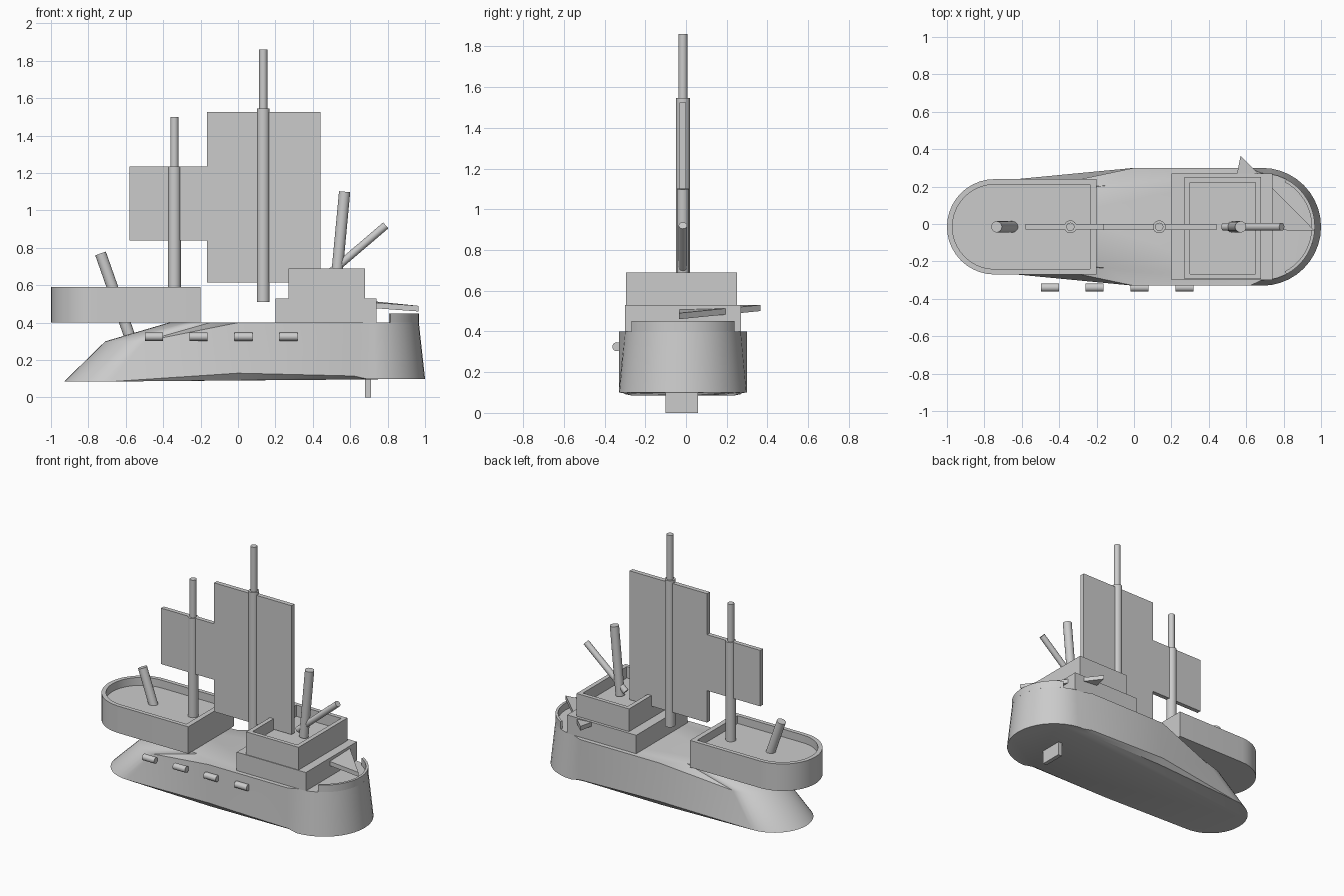
import bpy, bmesh, math
from mathutils import Vector

if "Cube" in bpy.data.objects:
    bpy.data.objects.remove(bpy.data.objects["Cube"], do_unlink=True)

MID = -0.015  # y of the ship's centreline

grey = bpy.data.materials.new("plain grey")
grey.use_nodes = True
grey.diffuse_color = (0.6, 0.6, 0.6, 1)
grey.node_tree.nodes["Principled BSDF"].inputs["Base Color"].default_value = (0.6, 0.6, 0.6, 1)


def finish(name, bm, smooth=False):
    bmesh.ops.remove_doubles(bm, verts=bm.verts, dist=0.0005)
    bmesh.ops.recalc_face_normals(bm, faces=bm.faces)
    mesh = bpy.data.meshes.new(name)
    bm.to_mesh(mesh)
    bm.free()
    mesh.materials.append(grey)
    obj = bpy.data.objects.new(name, mesh)
    bpy.context.collection.objects.link(obj)
    if smooth:
        bpy.ops.object.select_all(action="DESELECT")
        obj.select_set(True)
        bpy.context.view_layer.objects.active = obj
        bpy.ops.object.shade_smooth_by_angle(angle=math.radians(30))
    return obj


def loft(name, rings, smooth=False):
    """Skin a list of equal-length rings and cap both ends."""
    bm = bmesh.new()
    loops = [[bm.verts.new(p) for p in ring] for ring in rings]
    for a, b in zip(loops, loops[1:]):
        for i in range(len(a)):
            j = (i + 1) % len(a)
            bm.faces.new((a[i], a[j], b[j], b[i]))
    bm.faces.new(loops[0])
    bm.faces.new(loops[-1])
    return finish(name, bm, smooth)


def arc(cx, r, z, start, end, steps=20):
    angles = [math.radians(start + (end - start) * i / steps) for i in range(steps + 1)]
    return [(cx + r * math.cos(a), MID + r * math.sin(a), z) for a in angles]


def rectangle(x0, x1, y0, y1, z):
    return [(x0, y0, z), (x1, y0, z), (x1, y1, z), (x0, y1, z)]


def box(name, x0, x1, y0, y1, z0, z1):
    return loft(name, [rectangle(x0, x1, y0, y1, z) for z in (z0, z1)])


def rod(name, start, end, r, sides=24):
    start, end = Vector(start), Vector(end)
    turn = (end - start).to_track_quat("Z", "Y")
    circle = [turn @ Vector((r * math.cos(t), r * math.sin(t), 0))
              for t in (2 * math.pi * i / sides for i in range(sides))]
    return loft(name, [[p + c for p in circle] for c in (start, end)], True)


# Hull: each ring has a rounded bow, straight sides and a rounded stern
def hull_ring(bow, side, stern):
    (bx, br, bz), (half, sz), (tx, tr, tz) = bow, side, stern
    return (arc(bx, br, bz, 90, 270)
            + [(0, MID - half, sz), (0.62, MID - half, (sz + tz) / 2)]
            + arc(tx, tr, tz, -90, 90)
            + [(0.62, MID + half, (sz + tz) / 2), (0, MID + half, sz)])


foot = (-0.68, 0.25, 0.085)
loft("hull", [
    hull_ring(foot, (0.285, 0.092), (0.685, 0.308, 0.1)),
    hull_ring(foot, (0.315, 0.13), (0.685, 0.315, 0.1)),
    hull_ring((-0.5, 0.21, 0.3), (0.315, 0.4), (0.68, 0.287, 0.4)),
    hull_ring((-0.15, 0.22, 0.4), (0.315, 0.4), (0.68, 0.287, 0.4)),
], True)

# Curved lip around the stern
lip = [arc(0.68, 0.287, z, -62, 62) + arc(0.68, 0.27, z, 62, -62) for z in (0.4, 0.45)]
loft("stern_lip", lip, True)


# Bow platform: rounded tray with a sunken floor
def tray_ring(r, back, z):
    return arc(-0.745, r, z, 90, 270) + [(back, MID - r, z), (back, MID + r, z)]


loft("bow_platform", [
    tray_ring(0.255, -0.2, 0.4), tray_ring(0.255, -0.2, 0.59),
    tray_ring(0.226, -0.235, 0.59), tray_ring(0.226, -0.235, 0.535),
], True)

# Stern castle: low block carrying an open-topped box
box("stern_castle_base", 0.2, 0.74, -0.3, 0.27, 0.4, 0.53)
outer = (0.27, 0.68, -0.295, 0.25)
inner = (0.3, 0.65, -0.267, 0.222)
loft("stern_castle_top", [
    rectangle(*outer, 0.53), rectangle(*outer, 0.69),
    rectangle(*inner, 0.69), rectangle(*inner, 0.61),
])

# Masts and sails
for name, x, foot_z, joint, top in (("main", 0.135, 0.51, 1.545, 1.86),
                                    ("fore", -0.34, 0.53, 1.235, 1.5)):
    rod(name + "_mast_lower", (x, MID, foot_z), (x, MID, joint), 0.034)
    rod(name + "_mast_upper", (x, MID, joint), (x, MID, top), 0.022)
box("main_sail", -0.165, 0.44, MID - 0.016, MID + 0.016, 0.615, 1.525)
box("fore_sail", -0.58, -0.1, MID - 0.015, MID + 0.015, 0.84, 1.235)

# Leaning spars at bow and stern
rod("bow_spar", (-0.58, MID, 0.33), (-0.735, MID, 0.77), 0.03)
rod("stern_spar_upright", (0.525, MID, 0.62), (0.57, MID, 1.1), 0.03)
rod("stern_spar_slanted", (0.48, MID, 0.655), (0.79, MID, 0.92), 0.021)

# Row of small barrels along the right-hand side
for i in range(4):
    x = -0.45 + 0.24 * i
    rod(f"side_barrel_{i + 1}", (x - 0.048, -0.34, 0.325), (x + 0.048, -0.34, 0.325), 0.022, 16)

# Tilted triangular plate sticking out of the stern castle
corners = [(0.57, 0.365, 0.515), (0.49, -0.03, 0.51), (0.965, -0.035, 0.475)]
loft("stern_plate", [[(x, y, z + d) for x, y, z in corners] for d in (-0.015, 0.015)])

# Rudder under the stern
box("rudder", 0.68, 0.71, -0.1, 0.06, 0, 0.12)
